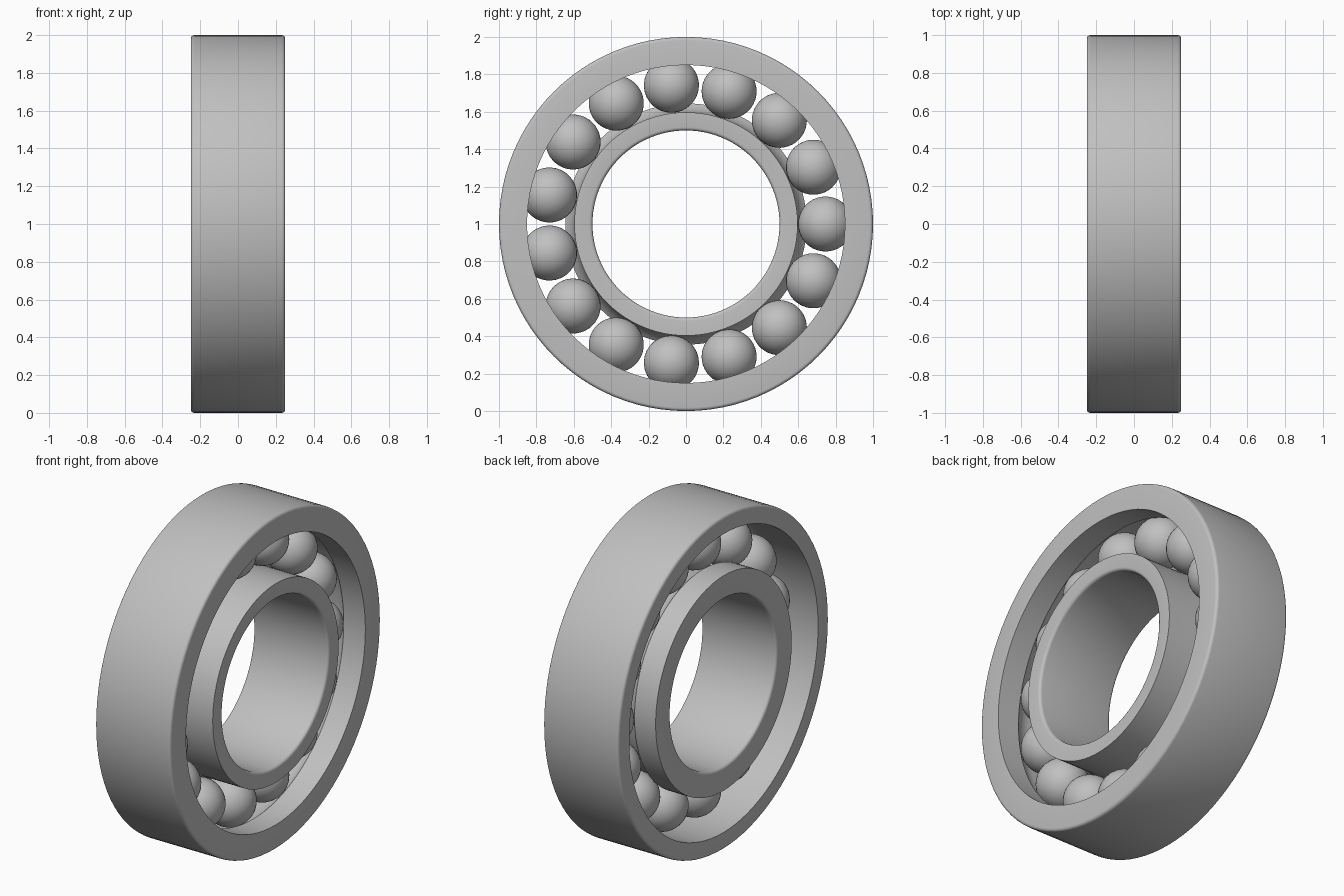
import bpy, bmesh, math
from mathutils import Vector, Matrix

cube = bpy.data.objects.get("Cube")
if cube:
    bpy.data.objects.remove(cube)

# Dimensions: the axle runs along x
HALF = 0.25
BALLS = 15
PITCH, BALL = 0.746, 0.147
GROOVE = 0.149
FILLET = 0.018
CENTRE = Vector((0, 0, 1))

steel = bpy.data.materials.new("grey_steel")
steel.use_nodes = True
colour = (0.53, 0.53, 0.53, 1)
steel.diffuse_color = colour
steel.node_tree.nodes["Principled BSDF"].inputs["Base Color"].default_value = colour


def arc(cx, cr, radius, start, end, steps):
    """Points (x, r) along an arc, angles in degrees."""
    angles = [math.radians(start + (end - start) * i / steps) for i in range(steps + 1)]
    return [(cx + radius * math.cos(a), cr + radius * math.sin(a)) for a in angles]


def revolve(name, profile, segments=96):
    """Spin a closed (x, r) profile about the axle."""
    bm = bmesh.new()
    verts = [bm.verts.new((x, 0, r)) for x, r in profile]
    edges = [bm.edges.new((verts[i - 1], verts[i])) for i in range(len(verts))]
    bmesh.ops.spin(bm, geom=verts + edges, cent=(0, 0, 0), axis=(1, 0, 0),
                   angle=math.tau, steps=segments)
    bmesh.ops.remove_doubles(bm, verts=bm.verts, dist=0.0001)
    bmesh.ops.recalc_face_normals(bm, faces=bm.faces)
    add_object(name, bm)


def add_object(name, bm):
    mesh = bpy.data.meshes.new(name)
    bm.to_mesh(mesh)
    bm.free()
    mesh.materials.append(steel)
    obj = bpy.data.objects.new(name, mesh)
    obj.location = CENTRE
    bpy.context.collection.objects.link(obj)
    bpy.ops.object.select_all(action="DESELECT")
    obj.select_set(True)
    bpy.context.view_layer.objects.active = obj
    bpy.ops.object.shade_smooth_by_angle(angle=math.radians(30))
    return obj


# Outer ring: high shoulder on +x, relieved on -x
inset = HALF - FILLET
shoulder = math.degrees(math.asin((0.85 - PITCH) / GROOVE))
outer = arc(-inset, 1 - FILLET, FILLET, 180, 90, 4)
outer += arc(inset, 1 - FILLET, FILLET, 90, 0, 4)
outer += [(HALF, 0.85)]
outer += arc(0, PITCH, GROOVE, shoulder, 90, 10)
outer += [(-HALF, PITCH + GROOVE)]
revolve("outer_ring", outer)

# Inner ring: high shoulder on -x, relieved on +x
shoulder = math.degrees(math.asin((PITCH - 0.645) / GROOVE))
inner = arc(inset, 0.5 + FILLET, FILLET, 0, -90, 4)
inner += arc(-inset, 0.5 + FILLET, FILLET, 270, 180, 4)
inner += [(-HALF, 0.645)]
inner += arc(0, PITCH, GROOVE, 180 + shoulder, 270, 10)
inner += [(HALF, PITCH - GROOVE)]
revolve("inner_ring", inner)

# Balls share one mesh, evenly spaced with the first at +y
bm = bmesh.new()
bmesh.ops.create_uvsphere(bm, u_segments=32, v_segments=20, radius=BALL)
first = add_object("ball_1", bm)
for i in range(BALLS):
    ball = first if i == 0 else first.copy()
    turn = Matrix.Rotation(math.tau * i / BALLS, 4, "X")
    ball.matrix_world = Matrix.Translation(CENTRE) @ turn @ Matrix.Translation((0, PITCH, 0))
    if i:
        ball.name = f"ball_{i + 1}"
        bpy.context.collection.objects.link(ball)
